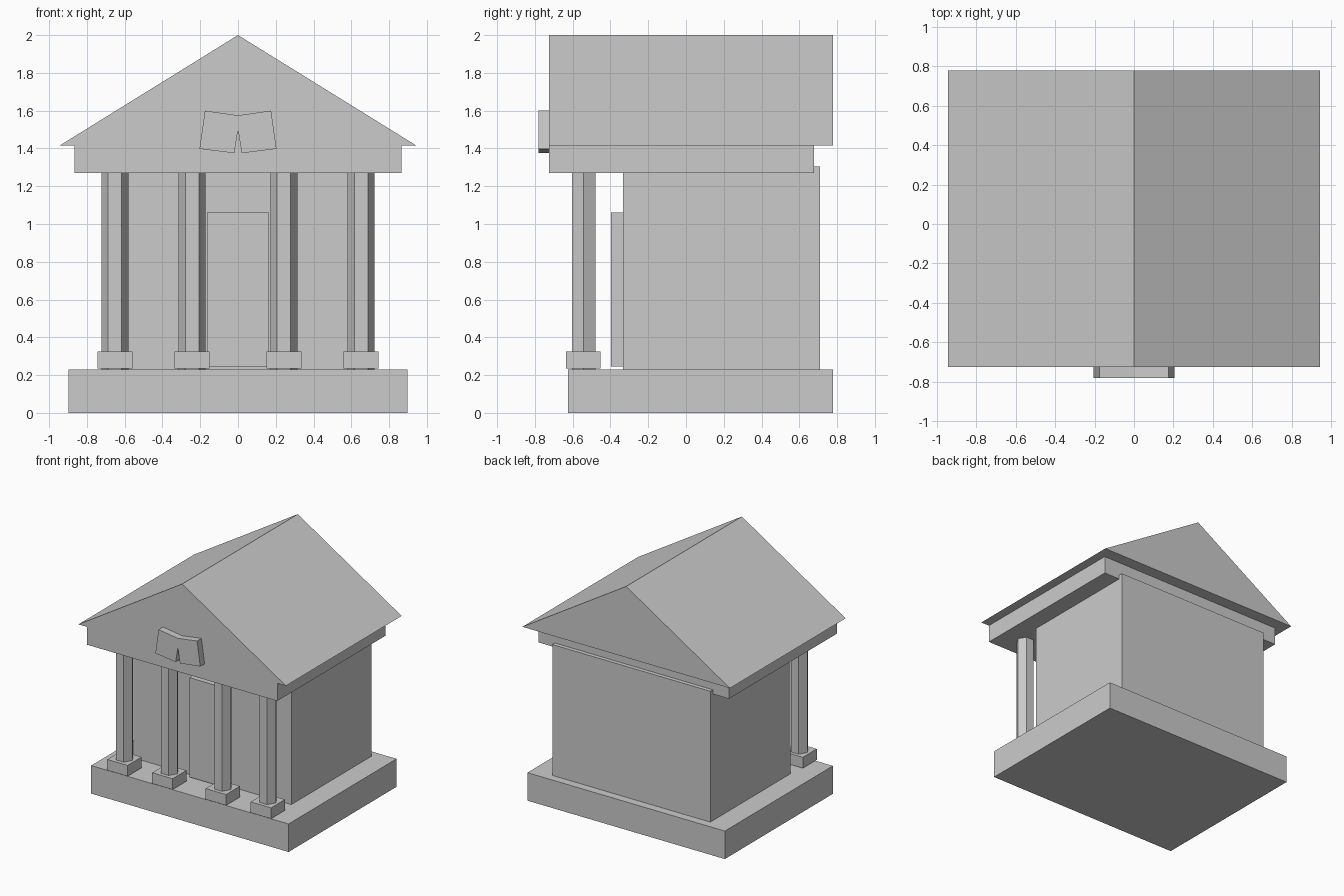
import bpy
import bmesh
import math

if "Cube" in bpy.data.objects:
    bpy.data.objects.remove(bpy.data.objects["Cube"])

stone = bpy.data.materials.new("grey_stone")
stone.diffuse_color = (0.6, 0.6, 0.6, 1.0)
stone.use_nodes = True
stone.node_tree.nodes["Principled BSDF"].inputs["Base Color"].default_value = stone.diffuse_color


def finish(name, bm):
    bmesh.ops.recalc_face_normals(bm, faces=bm.faces[:])
    mesh = bpy.data.meshes.new(name)
    bm.to_mesh(mesh)
    bm.free()
    mesh.materials.append(stone)
    obj = bpy.data.objects.new(name, mesh)
    bpy.context.collection.objects.link(obj)
    return obj


def prism(name, outline, y0, y1):
    """Extrude an (x, z) outline from y0 to y1."""
    bm = bmesh.new()
    face = bm.faces.new([bm.verts.new((x, y0, z)) for x, z in outline])
    ext = bmesh.ops.extrude_face_region(bm, geom=[face])
    verts = [v for v in ext["geom"] if isinstance(v, bmesh.types.BMVert)]
    bmesh.ops.translate(bm, verts=verts, vec=(0, y1 - y0, 0))
    return finish(name, bm)


def box(name, x0, x1, y0, y1, z0, z1):
    return prism(name, [(x0, z0), (x1, z0), (x1, z1), (x0, z1)], y0, y1)


def column(name, x, y, radius, z0, z1):
    """Six-sided shaft with a flat side to the front."""
    bm = bmesh.new()
    ring = [bm.verts.new((x + radius * math.cos(math.radians(60 * i)),
                          y + radius * math.sin(math.radians(60 * i)), z0))
            for i in range(6)]
    ext = bmesh.ops.extrude_face_region(bm, geom=[bm.faces.new(ring)])
    verts = [v for v in ext["geom"] if isinstance(v, bmesh.types.BMVert)]
    bmesh.ops.translate(bm, verts=verts, vec=(0, 0, z1 - z0))
    return finish(name, bm)


# Base slab, main hall and door
box("base", -0.897, 0.897, -0.625, 0.777, 0.0, 0.23)
box("hall", -0.718, 0.718, -0.333, 0.71, 0.23, 1.305)
box("door", -0.163, 0.163, -0.397, -0.32, 0.245, 1.062)

# Entablature and gabled roof
box("entablature", -0.865, 0.865, -0.725, 0.677, 1.27, 1.416)
prism("roof", [(-0.943, 1.416), (0.943, 1.416), (0, 2.0)], -0.725, 0.777)

# Front columns on square plinths
for i, cx in enumerate((-0.652, -0.243, 0.243, 0.652)):
    column(f"column_{i + 1}", cx, -0.542, 0.0715, 0.23, 1.275)
    box(f"plinth_{i + 1}", cx - 0.0925, cx + 0.0925,
        -0.634, -0.453, 0.236, 0.325)

# Raised ornament on the pediment, mirrored about the centre
half = [(0.175, 1.60), (0.204, 1.398), (0.02, 1.375)]
outline = ([(0, 1.575)] + half + [(0, 1.497)]
           + [(-x, z) for x, z in reversed(half)])
prism("pediment_ornament", outline, -0.781, -0.722)
